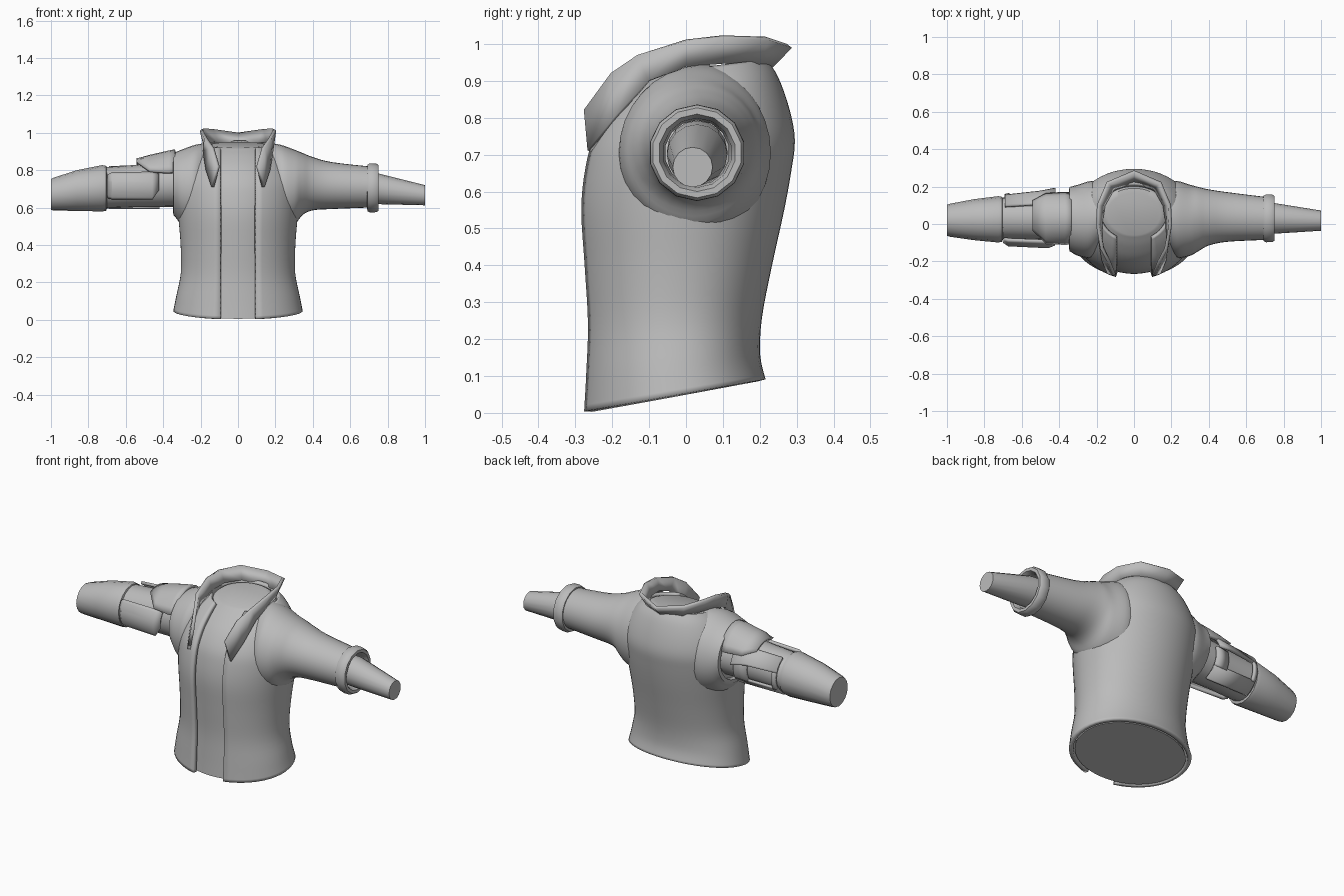
import bpy, bmesh
from math import sin, cos, asin, pi, radians
from mathutils import Vector

cube = bpy.data.objects.get("Cube")
if cube:
    bpy.data.objects.remove(cube, do_unlink=True)

grey = bpy.data.materials.new("plain_grey")
grey.use_nodes = True
grey.diffuse_color = (0.5, 0.5, 0.5, 1)
grey.node_tree.nodes["Principled BSDF"].inputs["Base Color"].default_value = (0.5, 0.5, 0.5, 1)


def smooth_rows(rows, steps=4):
    """Catmull-Rom interpolation through rows of numbers."""
    vs = [Vector(r) for r in rows]
    out = []
    for i in range(len(vs) - 1):
        a, b, c, d = vs[max(i - 1, 0)], vs[i], vs[i + 1], vs[min(i + 2, len(vs) - 1)]
        for s in range(steps):
            t = s / steps
            out.append(b + (c - a) * (t / 2) + (a * 2 - b * 5 + c * 4 - d) * (t * t / 2)
                       + (b * 3 - a - c * 3 + d) * (t ** 3 / 2))
    return out + [vs[-1]]


def loft(name, rings, closed=True, caps=True, thickness=0, angle=40):
    """Skin a list of point rings into one object."""
    bm = bmesh.new()
    vr = [[bm.verts.new(p) for p in ring] for ring in rings]
    n = len(vr[0])
    for a, b in zip(vr, vr[1:]):
        for i in range(n if closed else n - 1):
            j = (i + 1) % n
            bm.faces.new((a[i], a[j], b[j], b[i]))
    if closed and caps:
        bm.faces.new(vr[0])
        bm.faces.new(vr[-1])
    bmesh.ops.recalc_face_normals(bm, faces=bm.faces)
    mesh = bpy.data.meshes.new(name)
    bm.to_mesh(mesh)
    bm.free()
    mesh.materials.append(grey)
    ob = bpy.data.objects.new(name, mesh)
    bpy.context.collection.objects.link(ob)
    if thickness:
        mod = ob.modifiers.new("Thickness", 'SOLIDIFY')
        mod.thickness = thickness
        mod.offset = 0
    bpy.ops.object.select_all(action='DESELECT')
    ob.select_set(True)
    bpy.context.view_layer.objects.active = ob
    bpy.ops.object.shade_smooth_by_angle(angle=radians(angle))
    return ob


def arm_ring(x, y0, y1, z0, z1, n=24, scale=1.0):
    yc, zc, ry, rz = (y0 + y1) / 2, (z0 + z1) / 2, (y1 - y0) / 2 * scale, (z1 - z0) / 2 * scale
    return [(x, yc + ry * sin(2 * pi * i / n), zc + rz * cos(2 * pi * i / n)) for i in range(n)]


def round_part(name, rows, n=16, caps=True):
    """Rows of x, y centre, z centre, radius."""
    return loft(name, [arm_ring(x, y - r, y + r, z - r, z + r, n) for x, y, z, r in rows], caps=caps)


# Torso sections: centre height, half width, front y, back y, tilt
TORSO = smooth_rows([
    (.045, .345, -.285, .215, .18), (.13, .328, -.28, .2, .12),
    (.25, .305, -.277, .205, .04), (.4, .306, -.287, .232, 0),
    (.55, .318, -.296, .265, 0), (.66, .325, -.285, .285, 0),
    (.74, .32, -.262, .294, 0), (.82, .29, -.21, .28, 0),
    (.89, .24, -.15, .25, .08), (.93, .19, -.1, .22, .14)])


def torso_ring(row, inset, gap=0, n=48):
    z, w, y0, y1, tilt = row
    w, y0, y1 = w - inset, y0 + inset, y1 - inset
    yc, ry = (y0 + y1) / 2, (y1 - y0) / 2
    t0 = asin(min(gap / w, 1))
    ring = []
    for i in range(n + 1 if gap else n):
        t = t0 + (2 * pi - 2 * t0) * i / n
        c = cos(t)
        power = .88 if c < 0 else 1
        dy = -ry * abs(c) ** power * (1 if c > 0 else -1)
        ring.append((w * sin(t), yc + dy, z + tilt * dy))
    return ring


# Jacket open at the front, over the shirt and neck
loft("jacket", [torso_ring(r, .01, gap=.093) for r in TORSO], closed=False, thickness=.022)
loft("shirt_and_neck", [torso_ring(r, .029) for r in TORSO]
     + [torso_ring((.935, .14, -.06, .165, .14), 0)])

# Raised collar: matching lower and upper edges on one half, then mirrored
LOW = [(.135, -.262, .71), (.165, -.19, .8), (.18, -.1, .9), (.178, 0, .94),
       (.162, .1, .95), (.11, .19, .945), (0, .222, .935)]
TOP = [(.105, -.272, .82), (.135, -.2, .92), (.172, -.13, .97), (.195, 0, 1.01),
       (.19, .1, 1.02), (.14, .22, 1.015), (0, .28, .995)]


def mirrored(path):
    return path + [(-x, y, z) for x, y, z in reversed(path[:-1])]


loft("collar", [mirrored(LOW), mirrored(TOP)], closed=False, thickness=.018, angle=30)

# Left sleeve, flaring out of the shoulder: x, y range, z range
SLEEVE = [(.17, -.13, .22, .46, .945), (.23, -.18, .23, .475, .935),
          (.3, -.17, .21, .505, .91), (.345, -.145, .198, .56, .892),
          (.4, -.115, .185, .585, .87), (.5, -.095, .17, .592, .843),
          (.7, -.085, .145, .6, .82)]
loft("left_sleeve", [arm_ring(*r, n=32) for r in smooth_rows(SLEEVE)], caps=False)
round_part("left_cuff", [
    (.69, .03, .705, .105), (.692, .03, .705, .124), (.705, .03, .705, .131),
    (.74, .03, .705, .13), (.752, .03, .705, .122), (.752, .03, .705, .105),
    (.73, .03, .705, .094), (.62, .03, .705, .088)], n=14, caps=False)
round_part("left_forearm", [(.62, .03, .71, .082), (.75, .03, .7, .082), (1, .018, .666, .054)], n=16)

# Right shoulder ends in a cut armhole with a sunken face
stub = [r for r in smooth_rows(SLEEVE) if r[0] < .35]
end = stub[-1]
rings = [arm_ring(-r[0], *list(r)[1:], n=32) for r in stub]
rings += [arm_ring(-x, *list(end)[1:], n=32, scale=s) for x, s in ((.348, .88), (.325, .86))]
loft("right_armhole", rings)

# Right arm core and gauntlet
round_part("right_upper_arm", [(-.3, .03, .725, .122), (-.36, .03, .725, .122),
                               (-.55, .03, .715, .113), (-.72, .03, .705, .11)], n=20)
round_part("right_gauntlet", [
    (-.7, .025, .703, .105), (-.705, .025, .703, .12), (-.725, .025, .703, .124),
    (-.86, .023, .691, .109), (-.985, .02, .672, .088), (-1, .02, .67, .083)], n=16)


def plate(name, rows, thickness, n=10):
    """Curved armour plate. Rows: x, y and z radius, start and end angle from the top."""
    rings = []
    for x, ry, rz, a0, a1 in rows:
        angles = [radians(a0 + (a1 - a0) * i / n) for i in range(n + 1)]
        rings.append([(x, .03 + ry * sin(a), .71 + rz * cos(a)) for a in angles])
    loft(name, rings, closed=False, thickness=thickness, angle=30)


# Shoulder plate and raised arm panels
plate("right_shoulder_plate", [(-.335, .143, .193, -66, 66), (-.37, .147, .186, -66, 66),
                               (-.47, .148, .163, -60, 60), (-.54, .14, .145, -25, 40)], .018)
plate("right_front_panel", [(-.425, .138, .125, -96, -58), (-.46, .152, .125, -122, -52),
                            (-.67, .142, .122, -122, -52), (-.695, .125, .118, -118, -58)], .016)
plate("right_back_upper_panel", [(-.42, .16, .135, 35, 78), (-.5, .148, .13, 30, 72),
                                 (-.69, .126, .12, 30, 72)], .016)
plate("right_back_lower_panel", [(-.42, .126, .118, 118, 160), (-.69, .122, .118, 118, 160)], .012)
for x0, x1 in ((-.42, -.5), (-.665, -.69)):
    plate("right_back_frame", [(x0, .13, .12, 70, 122), (x1, .124, .118, 70, 122)], .014)
